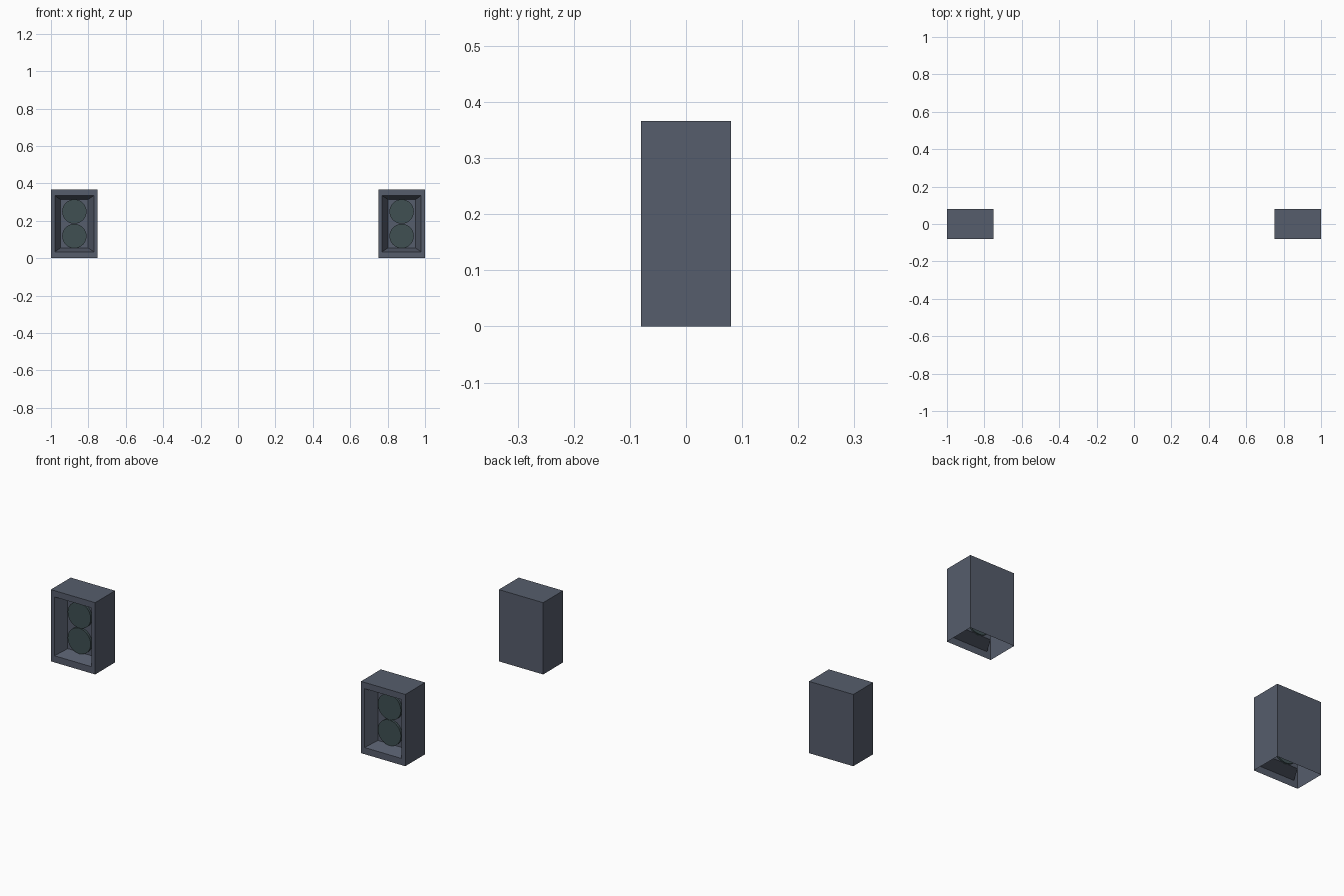
import bpy
import bmesh
import math

default = bpy.data.objects.get("Cube")
if default:
    bpy.data.objects.remove(default, do_unlink=True)


def make_material(name, color):
    mat = bpy.data.materials.new(name)
    mat.use_nodes = True
    mat.diffuse_color = (*color, 1)
    mat.node_tree.nodes["Principled BSDF"].inputs["Base Color"].default_value = (*color, 1)
    return mat


slate = make_material("slate grey", (0.093, 0.11, 0.15))
lens = make_material("dark teal", (0.05, 0.08, 0.086))

HEIGHT = 0.366
FRONT, BACK, PANEL = -0.08, 0.08, -0.018


def ring(bm, half_width, bottom, top, y):
    """Rectangle of vertices facing the front; its first edge is the lowest."""
    corners = [(-half_width, bottom), (half_width, bottom),
               (half_width, top), (-half_width, top)]
    return [bm.verts.new((x, y, z)) for x, z in corners]


def bridge(bm, a, b, skip=()):
    for i in range(4):
        if i not in skip:
            j = (i + 1) % 4
            bm.faces.new((a[i], a[j], b[j], b[i]))


def make_housing(name, x):
    bm = bmesh.new()
    rear = ring(bm, 0.125, 0, HEIGHT, BACK)
    front = ring(bm, 0.125, 0, HEIGHT, FRONT)
    opening = ring(bm, 0.104, 0.034, 0.334, FRONT)
    panel = ring(bm, 0.073, 0.055, 0.313, PANEL)
    bm.faces.new(rear[::-1])
    bridge(bm, front, rear, skip=(0,))   # shell is open underneath
    bridge(bm, opening, front)           # front frame
    bridge(bm, panel, opening)           # tapered recess
    bm.faces.new(panel)
    bmesh.ops.recalc_face_normals(bm, faces=bm.faces)
    # the back wall must face outwards
    bm.faces.ensure_lookup_table()
    if bm.faces[0].normal.y < 0:
        bmesh.ops.reverse_faces(bm, faces=bm.faces)
    mesh = bpy.data.meshes.new(name)
    bm.to_mesh(mesh)
    bm.free()
    obj = bpy.data.objects.new(name, mesh)
    obj.location.x = x
    mesh.materials.append(slate)
    bpy.context.collection.objects.link(obj)


def make_disc(name, x, z):
    bpy.ops.mesh.primitive_cylinder_add(
        vertices=32, radius=0.065, depth=0.02,
        location=(x, PANEL - 0.002, z), rotation=(math.pi / 2, 0, 0))
    obj = bpy.context.object
    obj.name = name
    obj.data.materials.append(lens)
    bpy.ops.object.shade_smooth_by_angle()


# Matching pair of housings, each with two stacked discs
for side, x in (("left", 0.875), ("right", -0.875)):
    make_housing(f"{side}_housing", x)
    make_disc(f"{side}_upper_disc", x, 0.249)
    make_disc(f"{side}_lower_disc", x, 0.118)
